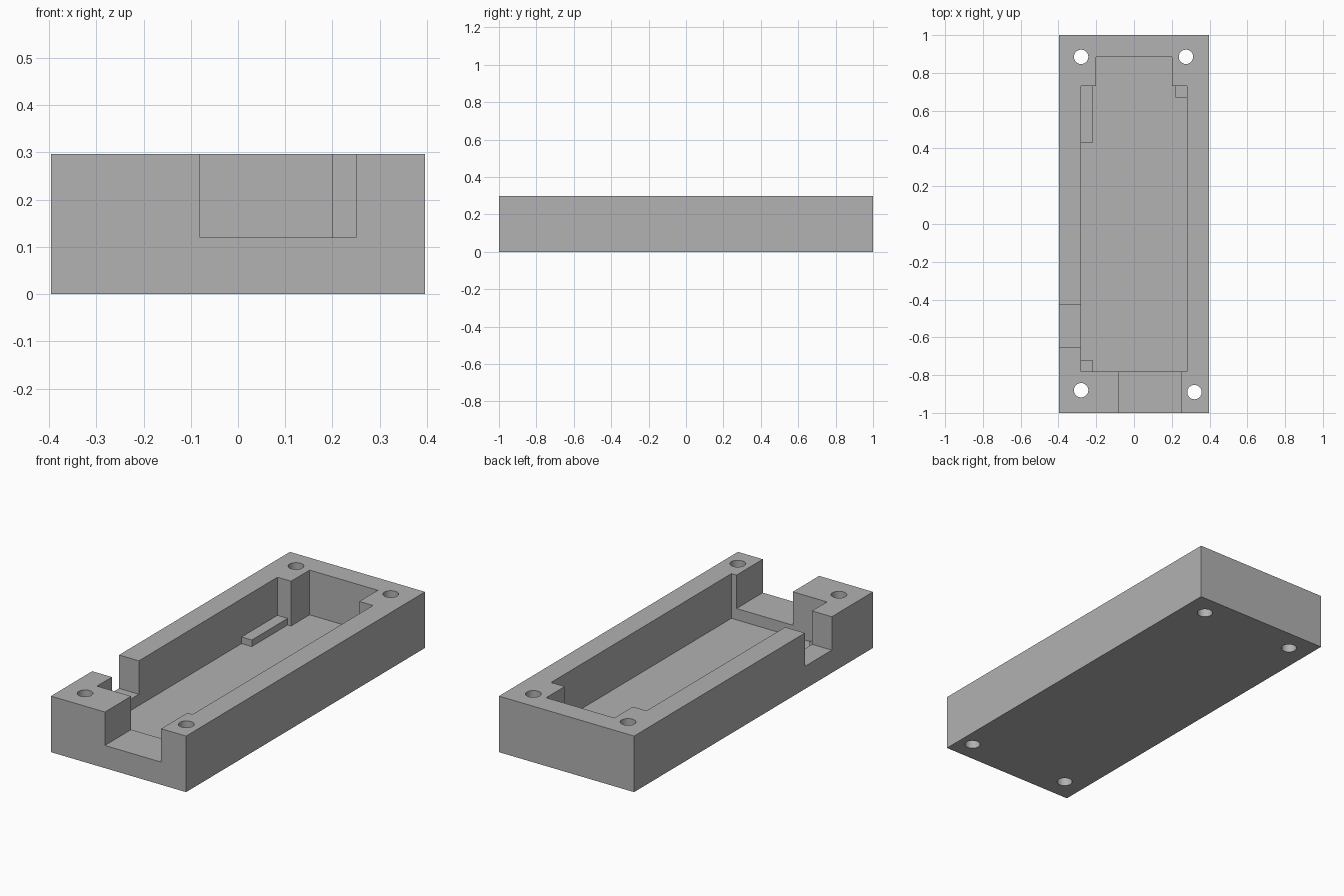
import bpy
import bmesh
from mathutils import Vector

HALF_X, HALF_Y, HEIGHT = 0.396, 1.0, 0.297
FLOOR, SILL, LEDGE_TOP = 0.06, 0.12, 0.095
OVER = 0.1      # how far cutters reach past the body
EMBED = 0.01    # how far ledges sink into the body

cube = bpy.data.objects.get("Cube")
if cube:
    bpy.data.objects.remove(cube, do_unlink=True)

grey = bpy.data.materials.new("plain grey")
grey.use_nodes = True
grey.diffuse_color = (0.445, 0.445, 0.445, 1)
grey.node_tree.nodes["Principled BSDF"].inputs["Base Color"].default_value = grey.diffuse_color


def prism(name, outline, z0, z1):
    """Extrude a flat outline from z0 up to z1."""
    bm = bmesh.new()
    base = bm.faces.new([bm.verts.new((x, y, z0)) for x, y in outline])
    top = bmesh.ops.extrude_face_region(bm, geom=[base])["geom"]
    bmesh.ops.translate(bm, vec=Vector((0, 0, z1 - z0)),
                        verts=[v for v in top if isinstance(v, bmesh.types.BMVert)])
    bmesh.ops.recalc_face_normals(bm, faces=bm.faces)
    mesh = bpy.data.meshes.new(name)
    bm.to_mesh(mesh)
    bm.free()
    mesh.materials.append(grey)
    obj = bpy.data.objects.new(name, mesh)
    bpy.context.collection.objects.link(obj)
    return obj


def box(name, x0, x1, y0, y1, z0, z1):
    return prism(name, [(x0, y0), (x1, y0), (x1, y1), (x0, y1)], z0, z1)


def cut(target, cutter):
    """Subtract the cutter from the target, then discard it."""
    cutter.hide_render = True
    mod = target.modifiers.new("cut", "BOOLEAN")
    mod.operation = "DIFFERENCE"
    mod.solver = "EXACT"
    mod.object = cutter
    bpy.context.view_layer.objects.active = target
    bpy.ops.object.modifier_apply(modifier=mod.name)
    bpy.data.objects.remove(cutter, do_unlink=True)


# Solid block
body = box("tray_body", -HALF_X, HALF_X, -HALF_Y, HALF_Y, 0, HEIGHT)

# Main pocket with a narrower bay at the back
pocket = [(-0.28, -0.78), (0.28, -0.78), (0.28, 0.73), (0.2, 0.73),
          (0.2, 0.885), (-0.2, 0.885), (-0.2, 0.73), (-0.28, 0.73)]
cut(body, prism("pocket_cutter", pocket, FLOOR, HEIGHT + OVER))

# Openings through the front wall and the side wall
cut(body, box("front_opening_cutter", -0.08, 0.25, -HALF_Y - OVER, -0.7, SILL, HEIGHT + OVER))
cut(body, box("side_opening_cutter", -HALF_X - OVER, -0.2, -0.655, -0.43, SILL, HEIGHT + OVER))

# Screw holes right through the corners
for x, y in [(-0.28, 0.885), (0.275, 0.885), (-0.28, -0.88), (0.32, -0.89)]:
    bpy.ops.mesh.primitive_cylinder_add(vertices=48, radius=0.038, depth=1, location=(x, y, 0))
    hole = bpy.context.object
    hole.data.materials.append(grey)
    cut(body, hole)

bpy.ops.object.select_all(action="DESELECT")
body.select_set(True)
bpy.context.view_layer.objects.active = body
bpy.ops.object.shade_smooth_by_angle()

# Small support ledges on the pocket floor
z0 = FLOOR - EMBED
box("long_ledge", -0.28 - EMBED, -0.22, 0.43, 0.73 + EMBED, z0, LEDGE_TOP)
box("back_ledge", 0.22, 0.28 + EMBED, 0.67, 0.73 + EMBED, z0, LEDGE_TOP)
box("front_ledge", -0.28 - EMBED, -0.22, -0.78 - EMBED, -0.72, z0, LEDGE_TOP)
